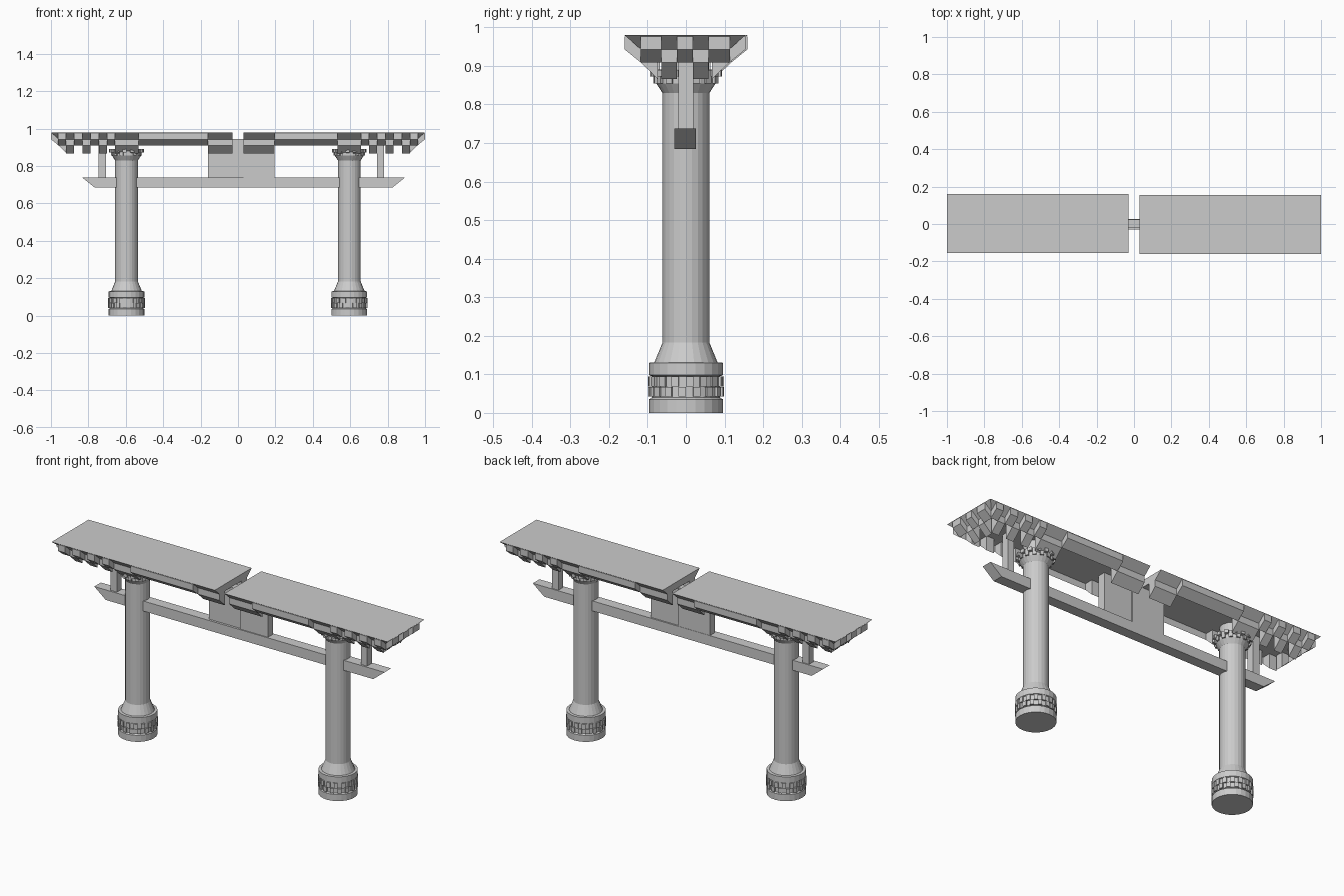
import bpy, bmesh, math

if "Cube" in bpy.data.objects:
    bpy.data.objects.remove(bpy.data.objects["Cube"])

SIDES = 24
SEAM = 0.03            # the two halves of the gate meet here
SLIP = 0.0025          # small y offset between the halves
Z0, Z1, Z2, Z3 = 0.98, 0.943, 0.909, 0.866    # roof course heights


def finish(name, bm):
    bmesh.ops.recalc_face_normals(bm, faces=bm.faces)
    me = bpy.data.meshes.new(name)
    bm.to_mesh(me)
    bm.free()
    ob = bpy.data.objects.new(name, me)
    bpy.context.collection.objects.link(ob)
    return ob


def loft(bm, a, b):
    """Solid between two matching loops of points."""
    va = [bm.verts.new(p) for p in a]
    vb = [bm.verts.new(p) for p in b]
    n = len(a)
    bm.faces.new(va)
    bm.faces.new(vb)
    for i in range(n):
        j = (i + 1) % n
        bm.faces.new((va[i], va[j], vb[j], vb[i]))


def rect(x0, x1, y0, y1, z):
    return [(x0, y0, z), (x1, y0, z), (x1, y1, z), (x0, y1, z)]


def box(name, x0, x1, y0, y1, z0, z1):
    bm = bmesh.new()
    loft(bm, rect(x0, x1, y0, y1, z0), rect(x0, x1, y0, y1, z1))
    return finish(name, bm)


def lathe(name, profile, cx):
    bm = bmesh.new()
    rings = []
    for r, z in profile:
        rings.append([bm.verts.new((cx + r * math.cos(t), r * math.sin(t), z))
                      for t in (2 * math.pi * i / SIDES for i in range(SIDES))])
    for a, b in zip(rings, rings[1:]):
        for i in range(SIDES):
            j = (i + 1) % SIDES
            bm.faces.new((a[i], a[j], b[j], b[i]))
    bm.faces.new(rings[0])
    bm.faces.new(rings[-1])
    return finish(name, bm)


def stone_ring(name, cx, rows, inner, count):
    """Courses of small bricks whose radius alternates like a checkerboard."""
    bm = bmesh.new()
    step = 2 * math.pi / count
    for k, (z0, z1, r_hi, r_lo) in enumerate(rows):
        for i in range(count):
            r = r_hi if (i + k) % 2 else r_lo
            t0, t1 = i * step, (i + 1) * step
            pts = [(inner, t0), (r, t0), (r, t1), (inner, t1)]
            loop = [(cx + q * math.cos(t), q * math.sin(t)) for q, t in pts]
            loft(bm, [(x, y, z0) for x, y in loop], [(x, y, z1) for x, y in loop])
    return finish(name, bm)


# Columns with banded bases and bracketed capitals
column = [(.096, 0), (.096, .035), (.088, .04), (.088, .095), (.096, .098),
          (.096, .13), (.082, .131), (.061, .182), (.061, .83), (.077, .855),
          (.077, .89), (.06, .891), (.06, .945)]
for side, cx in (("left", -.596), ("right", .595)):
    lathe(side + "_column", column, cx)
    stone_ring(side + "_base_stones", cx,
               [(.042, .067, .098, .091), (.068, .095, .098, .091)], .08, 32)
    stone_ring(side + "_capital_stones", cx,
               [(.855, .872, .084, .077), (.872, .89, .093, .083)], .06, 28)

# Crossbeam with undercut ends
bm = bmesh.new()
ends = [(-.833, .738), (.892, .738), (.825, .684), (-.765, .684)]
loft(bm, [(x, -.03, z) for x, z in ends], [(x, .026, z) for x, z in ends])
finish("crossbeam", bm)

# Short struts outside the columns
box("left_strut", -.745, -.706, -.02, .02, .735, .945)
box("right_strut", .744, .781, -.02, .02, .735, .945)

# Centre panel in two slightly offset halves
box("left_panel", -.16, SEAM, -.02 + SLIP, .022 + SLIP, .735, .945)
box("right_panel", SEAM, .195, -.022 - SLIP, .02 - SLIP, .735, .945)

# Brick cross-sections as (distance inward from the roof edge, height)
STEP = .042
UPPER = [(0, .977), (0, Z1), (STEP, Z2), (STEP, .977)]
LOWER = [(STEP, Z1 + .002), (STEP, Z2), (2 * STEP + .003, Z3), (2 * STEP + .003, Z1 + .002)]
HALF_Y = .157
# Brick boundaries along the long side, from the tip inward, alternating upper/lower
CUTS = [.962, .92, .877, .832, .788, .744, .70, .658, .532]
END_CUTS = [-.116, -.061, -.0205, .0205, .061, .116]

for side, s, panel_edge in (("left", -1, .16), ("right", 1, .195)):
    yo = -s * SLIP
    inner = SEAM * s

    # Roof slab, undercut along its outer edges
    bm = bmesh.new()
    x_top, x_low = sorted((inner, s)), sorted((inner, s * (1 - STEP)))
    loft(bm, rect(*x_top, -HALF_Y + yo, HALF_Y + yo, Z0),
         rect(*x_low, -HALF_Y + STEP + yo, HALF_Y - STEP + yo, Z1))
    finish(side + "_roof", bm)

    # Stepped bricks under the eaves
    bm = bmesh.new()
    cuts = CUTS + [panel_edge, inner * s]
    for f in (-1, 1):
        for k in range(len(cuts) - 1):
            prof = UPPER if k % 2 == 0 else LOWER
            a, b = [[(s * c, f * (HALF_Y - d) + yo, z) for d, z in prof]
                    for c in cuts[k:k + 2]]
            loft(bm, a, b)
    for k in range(len(END_CUTS) - 1):
        prof = UPPER if k % 2 == 0 else LOWER
        a, b = [[(s * (1 - d), c + yo, z) for d, z in prof]
                for c in END_CUTS[k:k + 2]]
        loft(bm, a, b)
    finish(side + "_eave_bricks", bm)
